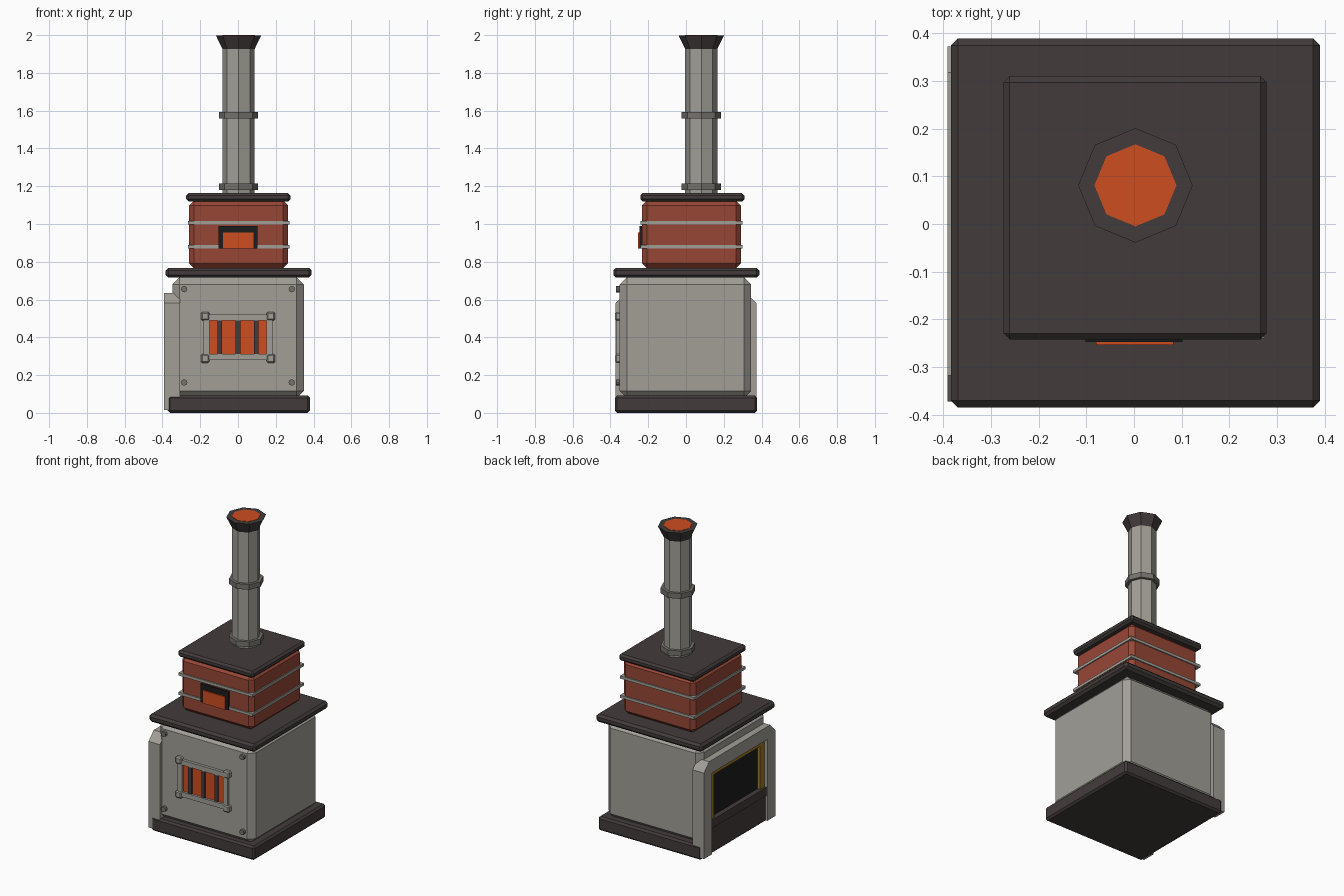
import bpy, bmesh
from mathutils import Matrix, Vector

if "Cube" in bpy.data.objects:
    bpy.data.objects.remove(bpy.data.objects["Cube"], do_unlink=True)


def material(name, r, g, b):
    mat = bpy.data.materials.new(name)
    mat.use_nodes = True
    mat.diffuse_color = (r, g, b, 1)
    bsdf = mat.node_tree.nodes["Principled BSDF"]
    bsdf.inputs["Base Color"].default_value = (r, g, b, 1)
    bsdf.inputs["Roughness"].default_value = 0.8
    return mat


STONE = material("pale stone", 0.36, 0.345, 0.31)
STEEL = material("grey steel", 0.18, 0.17, 0.155)
COAL = material("charcoal", 0.055, 0.045, 0.044)
BLACK = material("soot black", 0.012, 0.012, 0.012)
BRICK = material("red brick", 0.31, 0.062, 0.037)
GLOW = material("ember orange", 0.62, 0.075, 0.015)
GOLD = material("gold trim", 0.35, 0.19, 0.02)


def finish(name, bm, mat):
    bmesh.ops.recalc_face_normals(bm, faces=bm.faces)
    mesh = bpy.data.meshes.new(name)
    bm.to_mesh(mesh)
    bm.free()
    mesh.materials.append(mat)
    obj = bpy.data.objects.new(name, mesh)
    bpy.context.collection.objects.link(obj)
    return obj


def box(name, mat, x, y, z, bevel=0):
    """Box from (min, max) ranges, with optional single-step chamfer."""
    bm = bmesh.new()
    bmesh.ops.create_cube(bm, size=1)
    for v in bm.verts:
        v.co = [r[0] if c < 0 else r[1] for c, r in zip(v.co, (x, y, z))]
    if bevel:
        bmesh.ops.bevel(bm, geom=bm.edges[:], offset=bevel, segments=1,
                        affect='EDGES', profile=0.5)
    return finish(name, bm, mat)


def slab(name, mat, cx, cy, half, z, bevel=0):
    return box(name, mat, (cx - half, cx + half), (cy - half, cy + half), z, bevel)


def prism(name, mat, r1, r2, centre, depth, sides=8, turn=Matrix()):
    bm = bmesh.new()
    bmesh.ops.create_cone(bm, cap_ends=True, segments=sides, radius1=r1, radius2=r2,
                          depth=depth, matrix=Matrix.Translation(centre) @ turn)
    return finish(name, bm, mat)


def arch(name, mat, half, side, z, header, depth, place, chamfer=0):
    """Open-bottomed surround: an upside-down U outline, extruded."""
    low, high = z
    c = chamfer
    right = [(half - side, high - header), (half - side, low), (half, low)]
    right += [(half, high - c), (half - c, high)] if c else [(half, high)]
    outline = right + [(-u, w) for u, w in reversed(right)]
    bm = bmesh.new()
    face = bm.faces.new([bm.verts.new(place(u, depth[0], w)) for u, w in outline])
    ext = bmesh.ops.extrude_face_region(bm, geom=[face])
    move = Vector(place(0, depth[1], 0)) - Vector(place(0, depth[0], 0))
    bmesh.ops.translate(bm, vec=move, verts=[e for e in ext["geom"]
                                             if isinstance(e, bmesh.types.BMVert)])
    if not any(len(f.verts) == len(outline) and f is face for f in bm.faces):
        bm.faces.new([v for v in bm.verts][:len(outline)])
    return finish(name, bm, mat)


def on_side(u, d, w):
    return (d, u, w)


def on_front(u, d, w):
    return (u, d, w)


# Lower firebox
slab("base_plinth", COAL, 0.004, 0, 0.376, (0, 0.092), 0.012)
slab("firebox_body", STONE, 0.001, -0.003, 0.348, (0.078, 0.718), 0.038)
slab("firebox_slab", COAL, 0.003, 0.002, 0.387, (0.716, 0.768), 0.015)

# Brick hood with bands and cap
slab("brick_hood", BRICK, 0.003, 0.029, 0.262, (0.765, 1.125), 0.027)
for i, z in enumerate((0.88, 1.007)):
    slab(f"hood_band_{i + 1}", STONE, 0.003, 0.029, 0.269, (z - 0.009, z + 0.009))
slab("hood_cap", COAL, 0.002, 0.034, 0.276, (1.119, 1.163), 0.013)

# Hood window
arch("hood_window_surround", BLACK, 0.102, 0.022, (0.87, 0.99), 0.036,
     (-0.247, -0.23), on_front)
box("hood_window_glow", GLOW, (-0.08, 0.083), (-0.254, -0.23), (0.87, 0.955))

# Chimney
CX, CY = 0.003, 0.081


def chimney_part(name, mat, r1, r2, low, high):
    prism(name, mat, r1, r2, (CX, CY, (low + high) / 2), high - low)


chimney_part("chimney_pipe", STONE, 0.085, 0.085, 1.15, 1.95)
chimney_part("lower_collar", STEEL, 0.104, 0.104, 1.18, 1.215)
chimney_part("upper_collar", STEEL, 0.104, 0.104, 1.558, 1.593)
chimney_part("chimney_flare", COAL, 0.082, 0.12, 1.92, 1.998)
chimney_part("chimney_glow", GLOW, 0.086, 0.086, 1.994, 2.0)

# Front grate
box("grate_glow", GLOW, (-0.155, 0.155), (-0.355, -0.34), (0.305, 0.495))
for i in range(3):
    x = (i - 1) * 0.096
    box(f"grate_bar_{i + 1}", COAL, (x - 0.012, x + 0.012), (-0.364, -0.34), (0.3, 0.5))
for s, side, level in ((-1, "right", "lower"), (1, "left", "upper")):
    x, z = s * 0.166, 0.4 + s * 0.105
    box(f"grate_{side}_rail", STONE, (x - 0.016, x + 0.016), (-0.37, -0.34), (0.28, 0.52))
    box(f"grate_{level}_rail", STONE, (-0.18, 0.18), (-0.37, -0.34), (z - 0.016, z + 0.016))

# Grate corner blocks and firebox bolts
TO_FRONT = Matrix.Rotation(1.5708, 4, 'X')
for side, sx in (("right", -1), ("left", 1)):
    for level, sz in (("lower", -1), ("upper", 1)):
        x, z = sx * 0.174, 0.4 + sz * 0.112
        box(f"grate_{level}_{side}_corner", STONE, (x - 0.023, x + 0.023),
            (-0.376, -0.34), (z - 0.023, z + 0.023), 0.008)
        prism(f"bolt_{level}_{side}", STEEL, 0.017, 0.017,
              (sx * 0.285, -0.357, 0.408 + sz * 0.247), 0.028, 8, TO_FRONT)

# Side hearth: surround, gilded opening, ledge and lower panel
arch("hearth_surround", STONE, 0.372, 0.085, (0.015, 0.635), 0.085,
     (-0.391, -0.308), on_side, 0.054)
arch("hearth_gold_trim", GOLD, 0.29, 0.05, (0.22, 0.552), 0.035,
     (-0.372, -0.34), on_side)
box("hearth_opening", BLACK, (-0.353, -0.34), (-0.27, 0.27), (0.2, 0.54))
box("hearth_ledge", COAL, (-0.386, -0.34), (-0.288, 0.288), (0.18, 0.235))
box("hearth_lower_panel", COAL, (-0.378, -0.34), (-0.288, 0.288), (0.015, 0.185))
